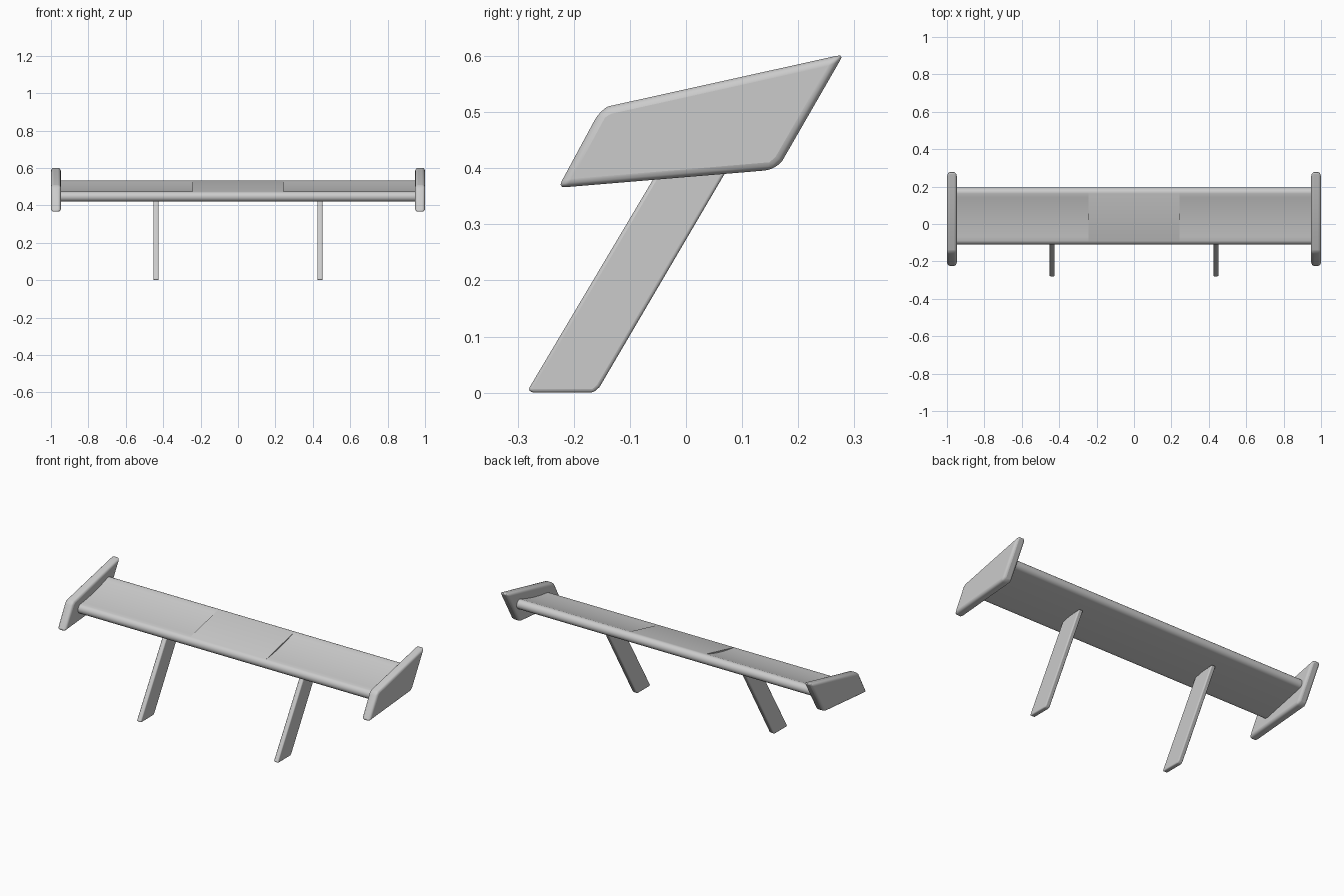
import bpy, bmesh, math
from mathutils import Vector

cube = bpy.data.objects.get("Cube")
if cube:
    bpy.data.objects.remove(cube)

grey = bpy.data.materials.new("light grey")
grey.use_nodes = True
grey.diffuse_color = (0.6, 0.6, 0.6, 1)
grey.node_tree.nodes["Principled BSDF"].inputs["Base Color"].default_value = (0.6, 0.6, 0.6, 1)


def extrude_x(name, profile, x0, x1, bevel=0.0, angle=30):
    """Solid made by extruding a (y, z) profile along x."""
    bm = bmesh.new()
    face = bm.faces.new([bm.verts.new((x0, y, z)) for y, z in profile])
    moved = bmesh.ops.extrude_face_region(bm, geom=[face])["geom"]
    verts = [v for v in moved if isinstance(v, bmesh.types.BMVert)]
    bmesh.ops.translate(bm, vec=(x1 - x0, 0, 0), verts=verts)
    bmesh.ops.recalc_face_normals(bm, faces=bm.faces)
    mesh = bpy.data.meshes.new(name)
    bm.to_mesh(mesh)
    bm.free()
    mesh.materials.append(grey)
    obj = bpy.data.objects.new(name, mesh)
    bpy.context.collection.objects.link(obj)
    if bevel:
        mod = obj.modifiers.new("rounded_edges", "BEVEL")
        mod.width = bevel
        mod.segments = 3
        mod.limit_method = "ANGLE"
        mod.angle_limit = math.radians(25)
    bpy.ops.object.select_all(action="DESELECT")
    obj.select_set(True)
    bpy.context.view_layer.objects.active = obj
    bpy.ops.object.shade_smooth_by_angle(angle=math.radians(angle))
    return obj


def wing_profile(sag):
    """Pitched blade with round edges and an upper side hollowed by sag."""
    front, back, r = Vector((-0.083, 0.447)), Vector((0.168, 0.505)), 0.027
    pitch = math.atan2(back.y - front.y, back.x - front.x)
    pts = []
    for centre, start in ((back, -90), (front, 90)):
        for i in range(13):
            a = pitch + math.radians(start + 15 * i)
            pts.append(centre + r * Vector((math.cos(a), math.sin(a))))
        if centre is back and sag:
            up = Vector((-math.sin(pitch), math.cos(pitch)))
            for i in range(1, 12):
                t = i / 12
                pts.append(back.lerp(front, t) + up * (r - sag * 4 * t * (1 - t)))
    return pts


# Wing blade: flat centre, slightly hollow outer sections
extrude_x("wing_centre", wing_profile(0), -0.243, 0.243, angle=20)

end_plate = [(-0.228, 0.365), (-0.155, 0.5), (-0.139, 0.51),
             (0.281, 0.603), (0.171, 0.412), (0.155, 0.397)]
strut = [(-0.282, 0.004), (-0.272, 0), (-0.165, 0), (-0.154, 0.01),
         (0.107, 0.455), (-0.02, 0.445)]

for side, s in (("left", 1), ("right", -1)):
    extrude_x(side + "_wing_section", wing_profile(0.008), s * 0.243, s * 0.965, angle=10 + 8)
    extrude_x(side + "_end_plate", end_plate, s * 0.947, s, 0.014, 60)
    extrude_x(side + "_strut", strut, s * 0.424, s * 0.452, 0.006, 60)
